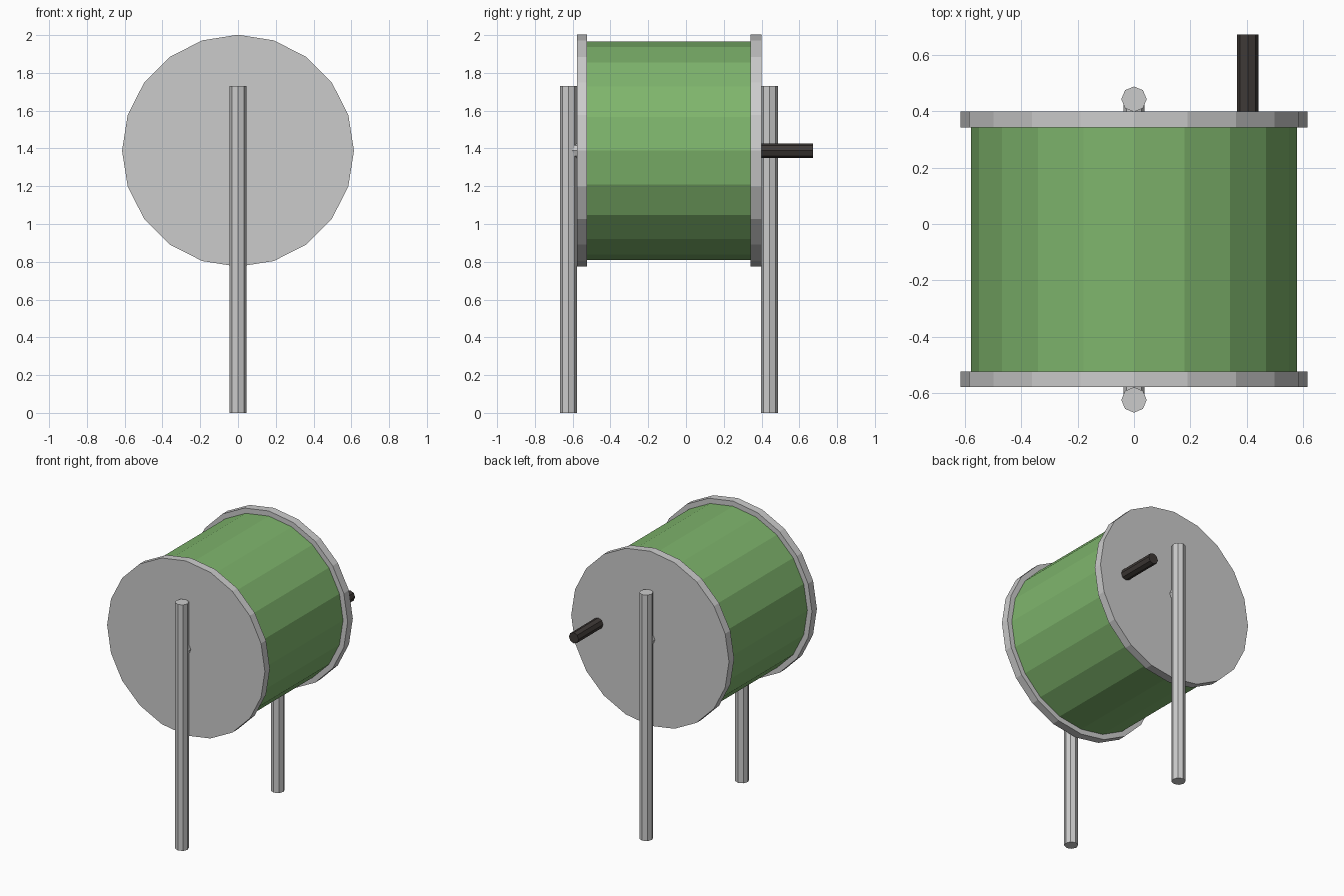
import bpy
from math import pi

if "Cube" in bpy.data.objects:
    bpy.data.objects.remove(bpy.data.objects["Cube"])


def material(name, color):
    mat = bpy.data.materials.new(name)
    mat.diffuse_color = (*color, 1)
    mat.use_nodes = True
    mat.node_tree.nodes["Principled BSDF"].inputs["Base Color"].default_value = mat.diffuse_color
    return mat


def cylinder(name, radius, sides, location, length, along_y=True, mat=None):
    rot = (pi / 2, 0, 0) if along_y else (0, 0, 0)
    bpy.ops.mesh.primitive_cylinder_add(vertices=sides, radius=radius, depth=length,
                                        location=location, rotation=rot)
    obj = bpy.context.object
    obj.name = obj.data.name = name
    if mat:
        obj.data.materials.append(mat)
    return obj


def y_cylinder(name, radius, sides, y0, y1, x=0, mat=None):
    return cylinder(name, radius, sides, (x, (y0 + y1) / 2, AXIS_Z), y1 - y0, True, mat)


AXIS_Z = 1.388
green = material("drum_green", (0.21, 0.46, 0.15))
black = material("handle_black", (0.05, 0.042, 0.038))

# Tumbler drum and its two end plates
y_cylinder("drum", 0.578, 20, -0.525, 0.343, mat=green)
y_cylinder("front_end_plate", 0.614, 20, -0.578, -0.523)
y_cylinder("back_end_plate", 0.614, 20, 0.342, 0.399)

# Axle stubs joining end plates to posts
y_cylinder("front_axle", 0.038, 8, -0.625, -0.57)
y_cylinder("back_axle", 0.038, 8, 0.39, 0.445)

# Upright posts
for name, y in (("front_post", -0.623), ("back_post", 0.442)):
    cylinder(name, 0.045, 8, (0, y, 0.865), 1.73, along_y=False)

# Crank handle on the back plate
y_cylinder("handle", 0.038, 8, 0.39, 0.672, x=0.403, mat=black)
